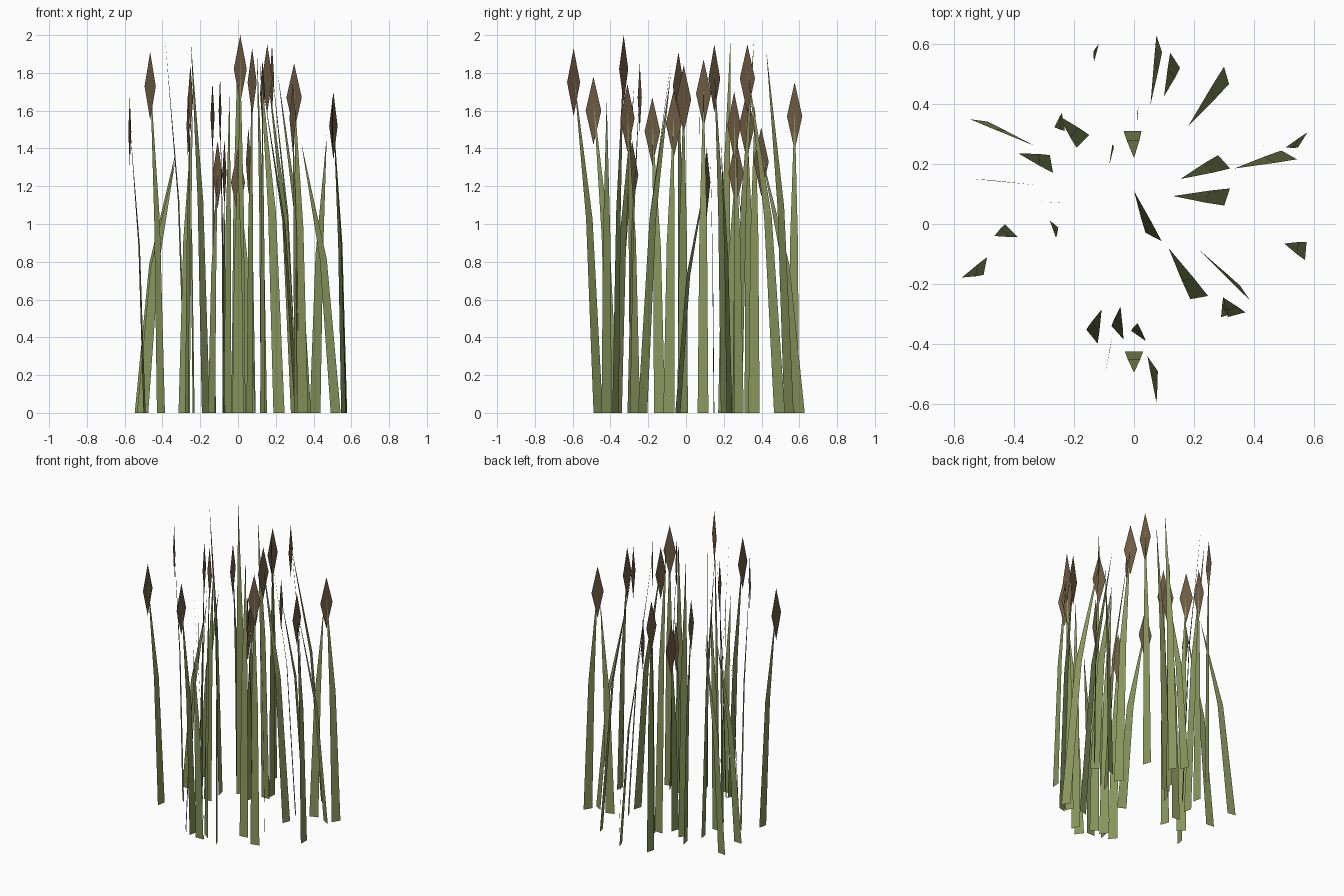
import bpy, bmesh, math
from mathutils import Vector


def material(name, rgb):
    m = bpy.data.materials.new(name)
    m.diffuse_color = (*rgb, 1)
    return m


GREEN = material("reed_green", (0.25, 0.295, 0.105))
BROWN = material("seed_brown", (0.15, 0.10, 0.055))

# base x, base y, blade turn in degrees, tip x, tip y, top height
HEADED = [
    (.065, -.043, -27, 0, .11, 1.40), (.015, -.373, -35, .012, -.33, 2.0),
    (-.408, -.022, -45, -.465, -.04, 1.91), (-.14, -.375, -51, -.108, -.285, 1.44),
    (.562, .28, 58, .505, .255, 1.70), (.572, -.09, 85, .50, -.065, 1.71),
    (-.495, -.14, 79, -.573, -.178, 1.67), (-.27, -.018, -70, -.252, -.012, 1.84),
    (-.125, .57, 75, -.135, .575, 1.75), (.062, -.465, -55, .075, -.595, 1.93),
    (.30, .207, -48, .155, .15, 1.95), (.308, .495, -74, .18, .325, 1.95),
    (.31, .09, 72, .13, .093, 1.87), (.084, .60, -72, .055, .398, 1.51),
    (-.075, .225, 75, -.072, .265, 1.45), (.342, -.302, 15, .297, -.245, 1.85),
    (.31, -.27, -65, .29, -.31, 1.74), (-.235, .34, -80, -.265, .322, 1.70),
    (-.075, -.39, 80, -.095, -.49, 1.78),
]
BARE = [
    (0, -.425, 0, 0, -.495, 1.35), (-.005, .31, 0, 0, .22, 1.98),
    (-.517, .345, -8, -.33, .26, 1.38), (-.275, .20, -80, -.385, .235, 1.97),
    (-.505, .148, -4, -.33, .13, 1.35), (-.285, .073, -3, -.24, .07, 1.60),
    (-.17, .275, 45, -.25, .36, 1.97), (.137, .545, -57, .10, .425, 1.92),
    (-.055, -.362, -48, -.045, -.275, 1.72), (.217, -.245, 10, .115, -.08, 1.86),
    (.37, -.23, -56, .21, -.08, 1.80), (.517, .23, -29, .335, .185, 1.43),
    (.408, .255, 18, .47, .275, 1.47), (.012, .36, 85, .01, .365, 1.65),
    (.13, -.42, -65, .13, -.42, 1.66),
]
BASE_HALF, BEND_HALF = 0.030, 0.021
HEAD_HALF, HEAD_HEIGHT = 0.042, 0.36


def add_blade(bm, base, tip, side):
    # flat tapering blade with one bend
    bend = base.lerp(tip, 0.36)
    bend.z = tip.z * 0.57
    a, b = [bm.verts.new(base + side * s * BASE_HALF) for s in (-1, 1)]
    c, d = [bm.verts.new(bend + side * s * BEND_HALF) for s in (1, -1)]
    bm.faces.new((a, b, c, d))
    bm.faces.new((d, c, bm.verts.new(tip)))


def add_head(bm, tip, top, side):
    # upright diamond plate
    mid = Vector((tip.x, tip.y, top - HEAD_HEIGHT / 2))
    up = Vector((0, 0, HEAD_HEIGHT / 2))
    pts = (mid - up, mid + side * HEAD_HALF, mid + up, mid - side * HEAD_HALF)
    bm.faces.new([bm.verts.new(p) for p in pts])


def finish(bm, name, mat):
    mesh = bpy.data.meshes.new(name)
    bm.to_mesh(mesh)
    bm.free()
    mesh.materials.append(mat)
    bpy.context.collection.objects.link(bpy.data.objects.new(name, mesh))


stems, heads, leaves = bmesh.new(), bmesh.new(), bmesh.new()
for rows, bm in ((HEADED, stems), (BARE, leaves)):
    for x, y, turn, tx, ty, top in rows:
        t = math.radians(turn)
        side = Vector((math.cos(t), math.sin(t), 0))
        has_head = bm is stems
        tip = Vector((tx, ty, top - 0.13 if has_head else top))
        add_blade(bm, Vector((x, y, 0)), tip, side)
        if has_head:
            add_head(heads, tip, top, side)

finish(stems, "reed_stems", GREEN)
finish(leaves, "reed_leaves", GREEN)
finish(heads, "reed_seed_heads", BROWN)
